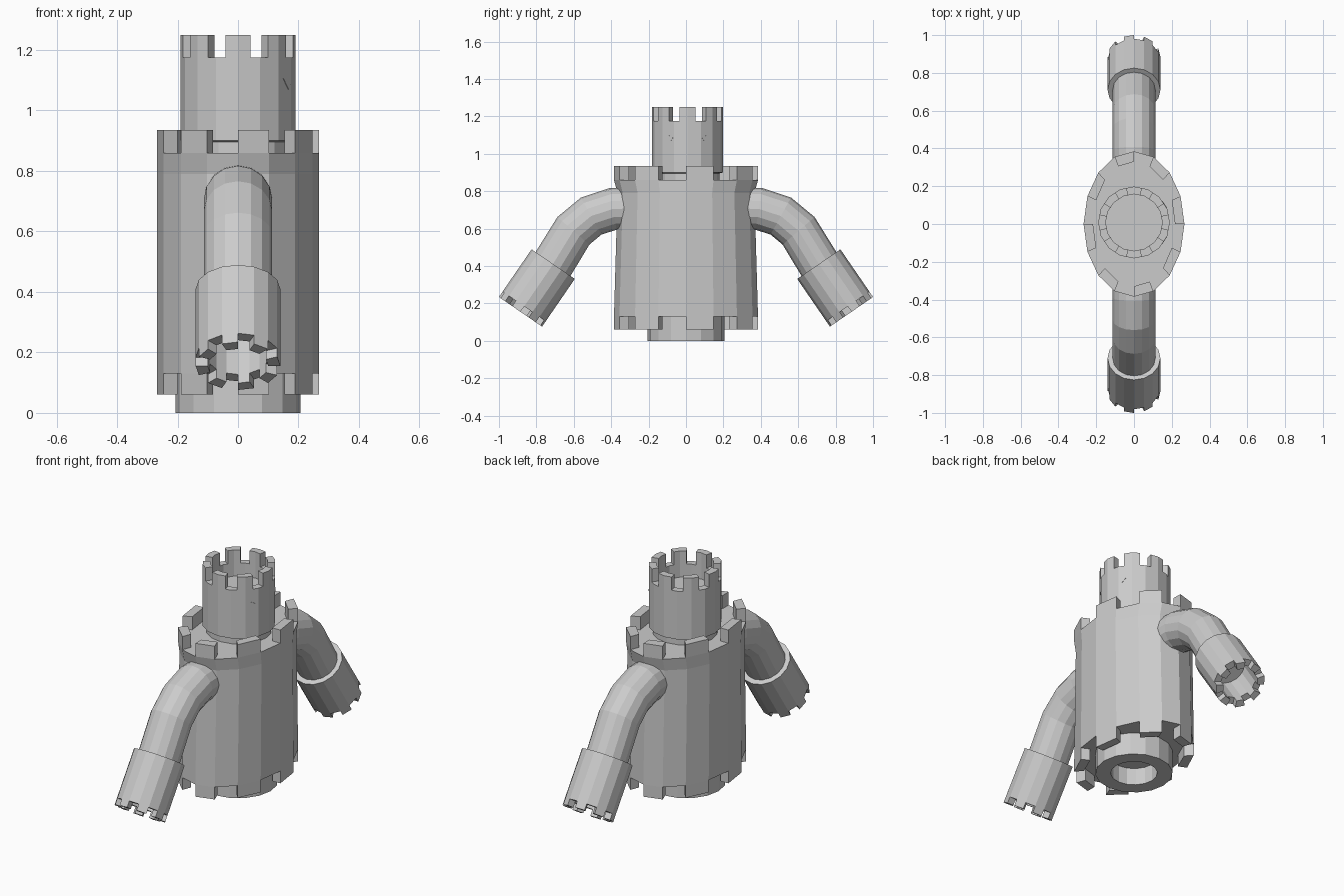
import bpy, bmesh
from math import sin, cos, pi, radians
from mathutils import Matrix, Vector

if "Cube" in bpy.data.objects:
    bpy.data.objects.remove(bpy.data.objects["Cube"])

stone = bpy.data.materials.new("stone_grey")
stone.use_nodes = True
GREY = (0.6, 0.6, 0.6, 1)
stone.diffuse_color = GREY
stone.node_tree.nodes["Principled BSDF"].inputs["Base Color"].default_value = GREY

SIDES = 16
STEP = 2 * pi / SIDES


def facet_point(rx, ry, a):
    """Point on a 16-sided ellipse at angle a, kept on its flat facets."""
    k = cos(STEP / 2) / cos(a % STEP - STEP / 2)
    return rx * k * cos(a), ry * k * sin(a)


def skin(bm, rings, closed_rows=False):
    """Join successive rings of points with quads; cap the ends."""
    rows = [[bm.verts.new(p) for p in ring] for ring in rings]
    n = len(rows[0])
    for lower, upper in zip(rows, rows[1:]):
        for i in range(n):
            j = (i + 1) % n
            bm.faces.new((lower[i], lower[j], upper[j], upper[i]))
    bm.faces.new(rows[0][::-1])
    bm.faces.new(rows[-1])


def lathe(bm, profile):
    """Profile entries are (x radius, y radius, height)."""
    skin(bm, [[(*facet_point(rx, ry, i * STEP), z) for i in range(SIDES)]
              for rx, ry, z in profile])


def round_lathe(bm, profile):
    lathe(bm, [(r, r, z) for r, z in profile])


def merlons(bm, outer, inner, z0, z1, start, width):
    """Eight wall blocks, one every second facet."""
    for k in range(8):
        a = start + k * 2 * STEP
        angles = [a, a + width / 2, a + width]
        outline = [facet_point(*outer, t) for t in angles]
        outline += [facet_point(*inner, t) for t in reversed(angles)]
        skin(bm, [[(x, y, z) for x, y in outline] for z in (z0, z1)])


def finish(name, bm, matrix=Matrix()):
    bm.transform(matrix)
    bmesh.ops.recalc_face_normals(bm, faces=bm.faces)
    mesh = bpy.data.meshes.new(name)
    bm.to_mesh(mesh)
    bm.free()
    mesh.materials.append(stone)
    ob = bpy.data.objects.new(name, mesh)
    bpy.context.collection.objects.link(ob)
    return ob


# Oval tower body with battlements at both ends
bm = bmesh.new()
OUTER, INNER = (0.267, 0.385), (0.217, 0.33)
lathe(bm, [(*OUTER, 0.13), (0.267, 0.366, 0.79), (*OUTER, 0.86)])
merlons(bm, OUTER, INNER, 0.86, 0.935, 0, STEP)
merlons(bm, OUTER, INNER, 0.06, 0.13, 0, STEP)
finish("body", bm)

# Hollow foot ring
bm = bmesh.new()
round_lathe(bm, [(0.2, 0.135), (0.207, 0.13), (0.207, 0), (0.125, 0),
                 (0.125, 0.1), (0.01, 0.1)])
finish("foot_ring", bm)

# Turret head with a sunken top
bm = bmesh.new()
round_lathe(bm, [(0.17, 0.855), (0.17, 0.895), (0.19, 0.9), (0.19, 1.175),
                 (0.15, 1.175), (0.15, 1.1), (0.01, 1.1)])
half = radians(13)
merlons(bm, (0.19, 0.19), (0.15, 0.15), 1.175, 1.25, -half, 2 * half)
finish("head", bm, Matrix.Translation((0, 0.008, 0)))

# Slanted eye plates on the head's +x side
for side, label in ((-1, "right"), (1, "left")):
    bm = bmesh.new()
    rings = []
    for r in (0.188, 0.192):
        ring = []
        for deg, z in ((24, 1.085), (37, 1.105), (28, 1.07)):
            x, y = facet_point(r, r, side * radians(deg))
            ring.append((x, y + 0.008, z))
        rings.append(ring)
    skin(bm, rings)
    finish("eye_" + label, bm)

# Bent arms and hollow crenellated cuffs, front and back
CUFF, TIP = Vector((0, -0.71, 0.41)), Vector((0, -0.885, 0.155))
axis = (TIP - CUFF).normalized()
side_x = Vector((1, 0, 0))
frame = Matrix((side_x, axis.cross(side_x), axis)).transposed().to_4x4()
frame.translation = CUFF
length = (TIP - CUFF).length
path = [Vector(p) for p in ((0, -0.3, 0.707), (0, -0.39, 0.705),
                            (0, -0.507, 0.667), (0, -0.602, 0.588))]
path.append(CUFF + axis * 0.02)

for flip, label in ((1, "front"), (-1, "back")):
    mirror = Matrix.Diagonal((1, flip, 1, 1))
    bm = bmesh.new()
    rings = []
    for i, p in enumerate(path):
        before = (p - path[max(i - 1, 0)]).normalized()
        after = (path[min(i + 1, len(path) - 1)] - p).normalized()
        across = (before + after).normalized().cross(side_x)
        rings.append([p + 0.113 * (side_x * cos(k * STEP) + across * sin(k * STEP))
                      for k in range(SIDES)])
    skin(bm, rings)
    finish(label + "_arm", bm, mirror)

    bm = bmesh.new()
    rim = length - 0.035
    round_lathe(bm, [(0.1, 0), (0.14, 0), (0.14, rim), (0.1, rim),
                     (0.1, 0.12), (0.01, 0.12)])
    merlons(bm, (0.14, 0.14), (0.1, 0.1), rim, length, 0, STEP)
    finish(label + "_cuff", bm, mirror @ frame)
